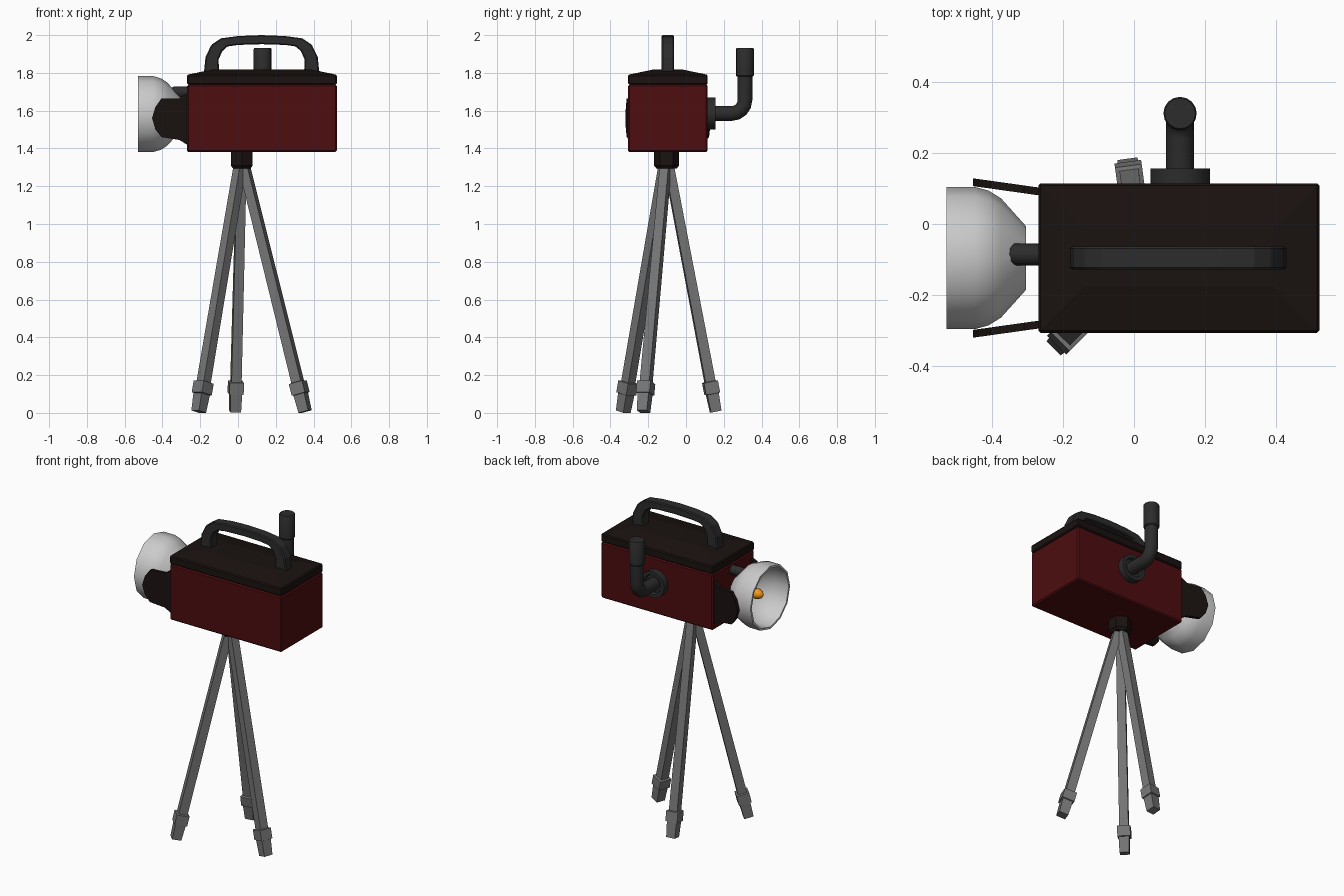
import bpy, bmesh, math
from mathutils import Vector

if "Cube" in bpy.data.objects:
    bpy.data.objects.remove(bpy.data.objects["Cube"])


def material(name, rgb):
    m = bpy.data.materials.new(name)
    m.diffuse_color = (*rgb, 1)
    m.use_nodes = True
    m.node_tree.nodes["Principled BSDF"].inputs["Base Color"].default_value = m.diffuse_color
    return m


RED = material("dark_red", (0.075, 0.004, 0.005))
BLACK = material("brown_black", (0.010, 0.006, 0.005))
RUBBER = material("charcoal", (0.025, 0.025, 0.026))
STEEL = material("leg_grey", (0.18, 0.18, 0.18))
SHELL = material("light_grey", (0.62, 0.62, 0.62))
GLOW = material("orange", (0.9, 0.32, 0.01))


def finish(name, bm, mat, smooth=None, bevel=0):
    bmesh.ops.recalc_face_normals(bm, faces=bm.faces)
    me = bpy.data.meshes.new(name)
    bm.to_mesh(me)
    bm.free()
    ob = bpy.data.objects.new(name, me)
    bpy.context.collection.objects.link(ob)
    me.materials.append(mat)
    if bevel:
        mod = ob.modifiers.new("bevel", "BEVEL")
        mod.width, mod.segments = bevel, 1
    if smooth:
        bpy.ops.object.select_all(action='DESELECT')
        ob.select_set(True)
        bpy.context.view_layer.objects.active = ob
        bpy.ops.object.shade_smooth_by_angle(angle=math.radians(smooth))
    return ob


def loft(name, rings, mat, **kw):
    """Bridge rings with equal point counts and cap both ends."""
    bm = bmesh.new()
    rs = [[bm.verts.new(p) for p in r] for r in rings]
    n = len(rs[0])
    for a, b in zip(rs, rs[1:]):
        for i in range(n):
            bm.faces.new((a[i], a[(i + 1) % n], b[(i + 1) % n], b[i]))
    bm.faces.new(rs[0])
    bm.faces.new(rs[-1])
    return finish(name, bm, mat, **kw)


def lathe(name, origin, axis, profile, sides, mat, phase=0, **kw):
    """Turn (distance, radius) pairs about an axis."""
    o, d = Vector(origin), Vector(axis).normalized()
    u = d.cross(Vector((0, 1, 0) if abs(d.z) > 0.999 else (0, 0, 1))).normalized()
    v = d.cross(u)
    angs = [math.radians(phase) + 2 * math.pi * i / sides for i in range(sides)]
    rings = [[o + d * t + r * (u * math.cos(a) + v * math.sin(a)) for a in angs]
             for t, r in profile]
    return loft(name, rings, mat, **kw)


def rect(x0, x1, y0, y1, z, inset=(0, 0)):
    i, j = inset
    return [(x0 + i, y0 + j, z), (x1 - i, y0 + j, z), (x1 - i, y1 - j, z), (x0 + i, y1 - j, z)]


# Housing and shallow hipped lid
X0, X1, Y0, Y1 = -0.27, 0.523, -0.307, 0.115
CY = (Y0 + Y1) / 2
loft("housing", [rect(X0, X1, Y0, Y1, z) for z in (1.38, 1.738)], RED, bevel=0.008)
loft("lid", [rect(X0, X1, Y0, Y1, 1.738), rect(X0, X1, Y0, Y1, 1.79),
             rect(X0, X1, Y0, Y1, 1.817, (0.13, 0.13))], BLACK, bevel=0.006)

# Carry handle: half profile of outer/inner points mirrored about its middle
half = [((-0.18, 1.805), (-0.10, 1.805)), ((-0.172, 1.885), (-0.103, 1.87)),
        ((-0.14, 1.95), (-0.083, 1.915)), ((-0.09, 1.983), (-0.055, 1.94)),
        ((0.0, 1.995), (0.0, 1.948))]
HX = 0.125
pairs = half + [((2 * HX - o[0], o[1]), (2 * HX - i[0], i[1])) for o, i in reversed(half)]
pairs.insert(len(half), ((HX, 2.0), (HX, 1.952)))
loft("carry_handle", [[(o[0], CY - 0.033, o[1]), (o[0], CY + 0.033, o[1]),
                       (i[0], CY + 0.033, i[1]), (i[0], CY - 0.033, i[1])]
                      for o, i in pairs], RUBBER, bevel=0.006)

# Rear pipe: flange, bent tube, end sleeve
PX, PY, PZ = 0.13, 0.312, 1.585
lathe("pipe_flange", (PX, 0.11, PZ), (0, 1, 0),
      [(0, 0.084), (0.046, 0.084), (0.046, 0.062), (0.028, 0.056)], 16, RUBBER, smooth=35)
R = 0.07
path = [(0.12, 0, 1)]
for k in range(5):
    a = math.radians(22.5 * k)
    path.append((PY - R + R * math.sin(a), R - R * math.cos(a), a))
path = [(0.12, 0, 0)] + path[1:] + [(PY, 0.22, math.pi / 2)]
rings = []
for y, z, a in path:
    ring = []
    for k in range(14):
        t = 2 * math.pi * k / 14
        c, s = 0.04 * math.cos(t), 0.04 * math.sin(t)
        ring.append((PX + c, y - s * math.sin(a), PZ + z + s * math.cos(a)))
    rings.append(ring)
loft("bent_pipe", rings, RUBBER, smooth=35)
lathe("pipe_sleeve", (PX, PY, 1.78), (0, 0, 1),
      [(0, 0.042), (0.006, 0.047), (0.147, 0.047), (0.153, 0.043)], 16, RUBBER, smooth=35)

# Lamp: hollow reflector, bulb, socket and rod to the housing
LZ = 1.582
lathe("reflector", (-0.305, CY, LZ), (-1, 0, 0),
      [(0, 0.09), (0.07, 0.168), (0.105, 0.19), (0.145, 0.201), (0.225, 0.201),
       (0.225, 0.188), (0.15, 0.184), (0.08, 0.152), (0.018, 0.08)],
      12, SHELL, phase=0, smooth=40)
lathe("bulb_socket", (-0.31, CY, LZ), (-1, 0, 0), [(0, 0.02), (0.09, 0.02)], 8, SHELL, smooth=50)
lathe("bulb", (-0.39, CY, LZ), (-1, 0, 0),
      [(0, 0.018), (0.02, 0.03), (0.05, 0.033), (0.075, 0.024), (0.088, 0.008)],
      8, GLOW, smooth=60)
lathe("lamp_rod", (-0.26, CY + 0.01, 1.697), (-1, 0, 0),
      [(0, 0.031), (0.08, 0.031), (0.097, 0.02)], 8, RUBBER, smooth=50)

# Side brackets flaring out from the housing to hold the lamp
outline = [(-0.262, 1.415), (-0.31, 1.445), (-0.405, 1.46), (-0.437, 1.50), (-0.455, 1.56),
           (-0.437, 1.62), (-0.405, 1.665), (-0.31, 1.665), (-0.262, 1.70)]
for side, label in ((1, "rear"), (-1, "front")):
    loft(label + "_lamp_bracket",
         [[(x, CY + side * (0.186 + off + (-0.262 - x) * 0.14), z) for x, z in outline]
          for off in (-0.01, 0.012)], BLACK)

# Tripod head and three legs with collars and feet
TX, TY = 0.02, -0.103
lathe("tripod_head", (TX, TY, 1.294), (0, 0, 1),
      [(0, 0.054), (0.016, 0.067), (0.09, 0.067)], 6, BLACK, phase=90)
Q = math.sqrt(2)
for label, fx, fy in (("left", -0.208, -0.332), ("back", -0.015, 0.157), ("right", 0.355, -0.225)):
    foot = Vector((fx, fy, 0.007))
    out = Vector((fx - TX, fy - TY, 0)).normalized()
    top = Vector((TX, TY, 1.32)) + out * 0.01
    length = (top - foot).length
    h = 0.027 * Q
    lathe(label + "_leg", foot, top - foot,
          [(0, 0.028 * Q), (0.095, 0.031 * Q), (0.097, 0.038 * Q), (0.16, 0.038 * Q),
           (0.163, h), (length, h * 0.9)], 4, STEEL, phase=45)
